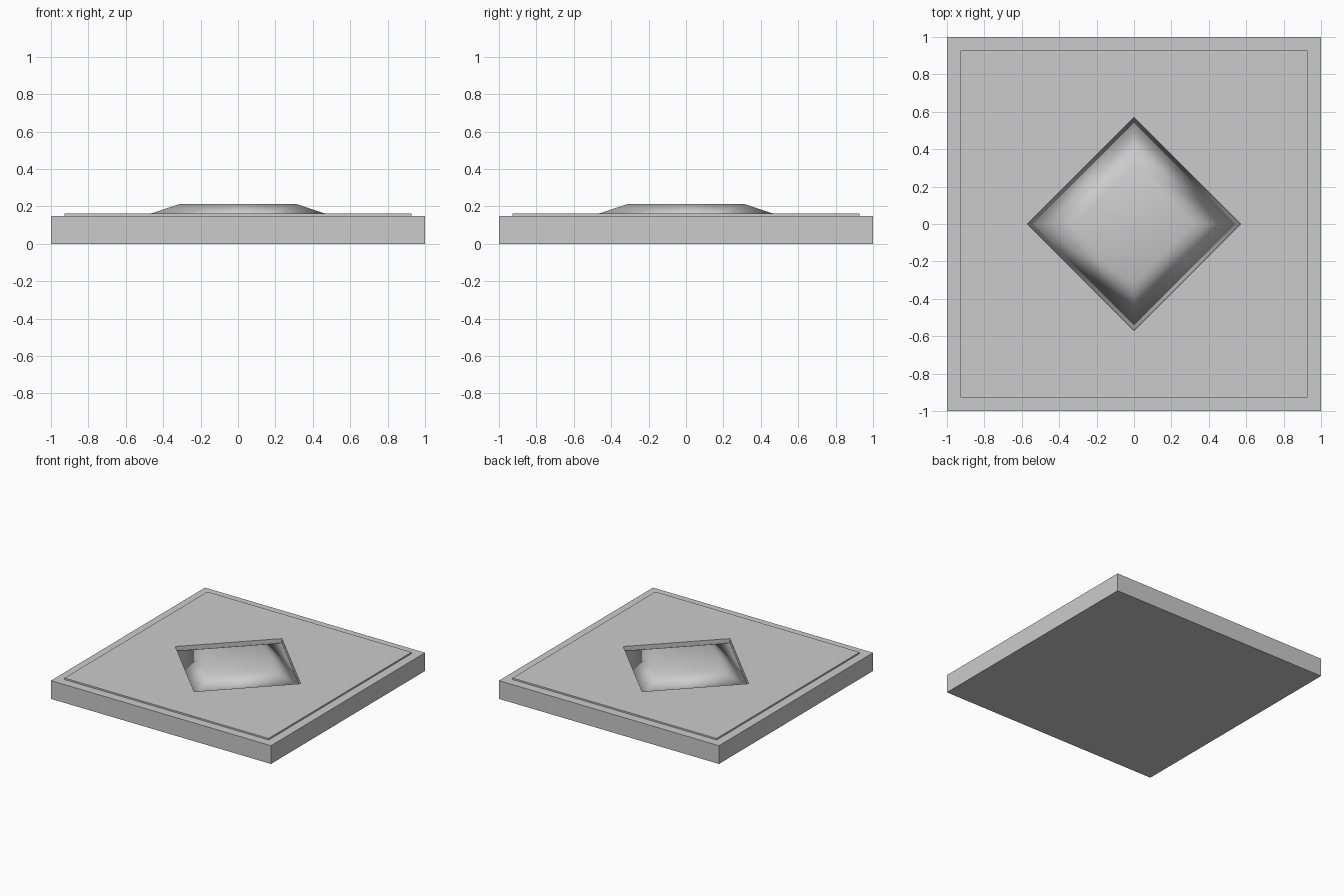
import bpy, bmesh
from math import cos, sin, pi, sqrt

if "Cube" in bpy.data.objects:
    bpy.data.objects.remove(bpy.data.objects["Cube"])


def ring(bm, radius, angle, z):
    """Four corners at the given radius, starting at the given angle."""
    return [bm.verts.new((radius * cos(angle + i * pi / 2),
                          radius * sin(angle + i * pi / 2), z)) for i in range(4)]


def stacked(name, levels, smooth=False):
    """Closed solid from a sequence of four-cornered rings."""
    bm = bmesh.new()
    rings = [ring(bm, *lv) for lv in levels]
    bm.faces.new(rings[0][::-1])
    for a, b in zip(rings, rings[1:]):
        for i in range(4):
            j = (i + 1) % 4
            bm.faces.new((a[i], a[j], b[j], b[i]))
    bm.faces.new(rings[-1])
    for f in bm.faces:
        f.smooth = smooth
    me = bpy.data.meshes.new(name)
    bm.to_mesh(me)
    bm.free()
    ob = bpy.data.objects.new(name, me)
    bpy.context.collection.objects.link(ob)
    return ob


SQ, DI = pi / 4, pi / 2          # square and diamond orientation
R = sqrt(2)                      # half-width to corner radius

# Slab with a stepped top panel and a diamond recess
stacked("tile_base", [
    (R, SQ, 0), (R, SQ, 0.15),
    (0.928 * R, SQ, 0.15), (0.928 * R, SQ, 0.163),
    (0.57, SQ + pi / 4, 0.163), (0.57, DI, 0.128),
])

# Softly shaded raised button sitting in the recess
stacked("diamond_button", [(0.568, DI, 0.128), (0.315, DI, 0.212)], smooth=True)
